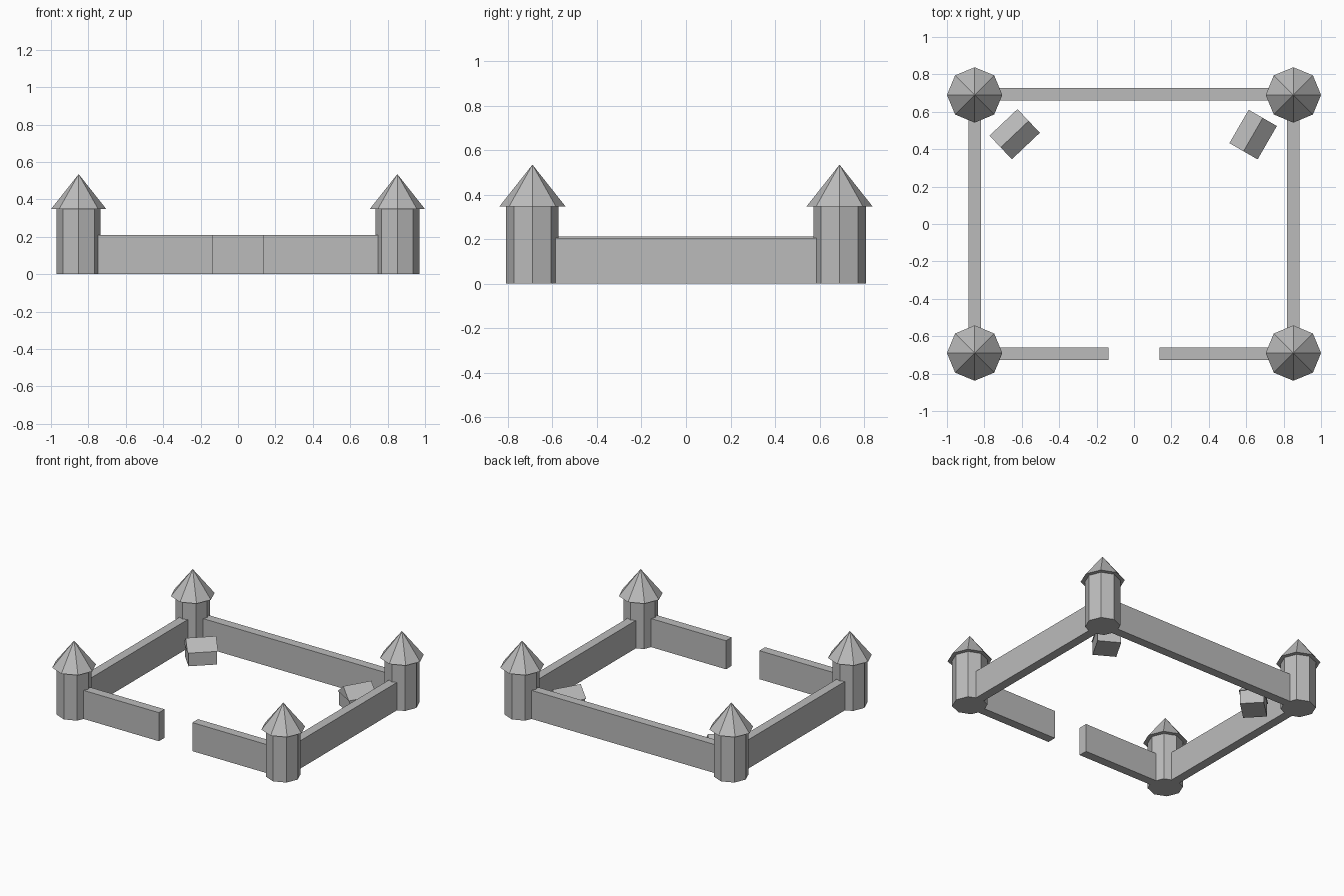
import bpy, bmesh, math
from mathutils import Matrix

if "Cube" in bpy.data.objects:
    bpy.data.objects.remove(bpy.data.objects["Cube"])

stone = bpy.data.materials.new("grey_stone")
stone.diffuse_color = (0.5, 0.5, 0.5, 1)
stone.use_nodes = True
stone.node_tree.nodes["Principled BSDF"].inputs["Base Color"].default_value = stone.diffuse_color


def finish(name, bm, matrix=Matrix()):
    bmesh.ops.recalc_face_normals(bm, faces=bm.faces)
    bm.transform(matrix)
    mesh = bpy.data.meshes.new(name)
    bm.to_mesh(mesh)
    bm.free()
    mesh.materials.append(stone)
    obj = bpy.data.objects.new(name, mesh)
    bpy.context.collection.objects.link(obj)


def cone(name, x, y, z0, z1, r0, r1):
    bm = bmesh.new()
    bmesh.ops.create_cone(bm, cap_ends=True, segments=8, radius1=r0, radius2=r1, depth=z1 - z0)
    finish(name, bm, Matrix.Translation((x, y, (z0 + z1) / 2)))


def box(name, x0, x1, y0, y1, height, matrix=Matrix()):
    bm = bmesh.new()
    bmesh.ops.create_cube(bm, size=1)
    bm.transform(Matrix.Translation(((x0 + x1) / 2, (y0 + y1) / 2, height / 2))
                 @ Matrix.Diagonal((x1 - x0, y1 - y0, height, 1)))
    finish(name, bm, matrix)


def gable_roof(name, length, width, z0, z1, matrix):
    bm = bmesh.new()
    ends = [[bm.verts.new((x, y, z)) for y, z in ((-width / 2, z0), (width / 2, z0), (0, z1))]
            for x in (-length / 2, length / 2)]
    for end in ends:
        bm.faces.new(end)
    for i in range(3):
        j = (i + 1) % 3
        bm.faces.new((ends[0][i], ends[0][j], ends[1][j], ends[1][i]))
    finish(name, bm, matrix)


# Corner towers with pointed roofs
X, Y, T = 0.852, 0.69, 0.033
for ys, row in ((-1, "front"), (1, "back")):
    for xs, side in ((-1, "left"), (1, "right")):
        cone(f"{row}_{side}_tower", xs * X, ys * Y, 0, 0.348, 0.118, 0.118)
        cone(f"{row}_{side}_tower_roof", xs * X, ys * Y, 0.348, 0.535, 0.148, 0)

# Curtain walls, with a gateway gap in front
W = 0.693
box("back_wall", -X, X, W - T, W + T, 0.21)
box("left_wall", -X - T, -X + T, -Y, Y, 0.212)
box("right_wall", X - T, X + T, -Y, Y, 0.205)
box("front_left_wall", -X, -0.136, -W - T, -W + T, 0.21)
box("front_right_wall", 0.136, X, -W - T, -W + T, 0.21)

# Two small houses inside the back corners
for side, x, y, angle in (("left", -0.638, 0.48, 43.5), ("right", 0.637, 0.478, 60)):
    place = Matrix.Translation((x, y, 0)) @ Matrix.Rotation(math.radians(angle), 4, "Z")
    box(f"{side}_house", -0.096, 0.096, -0.08, 0.08, 0.1, place)
    gable_roof(f"{side}_house_roof", 0.206, 0.174, 0.1, 0.172, place)
